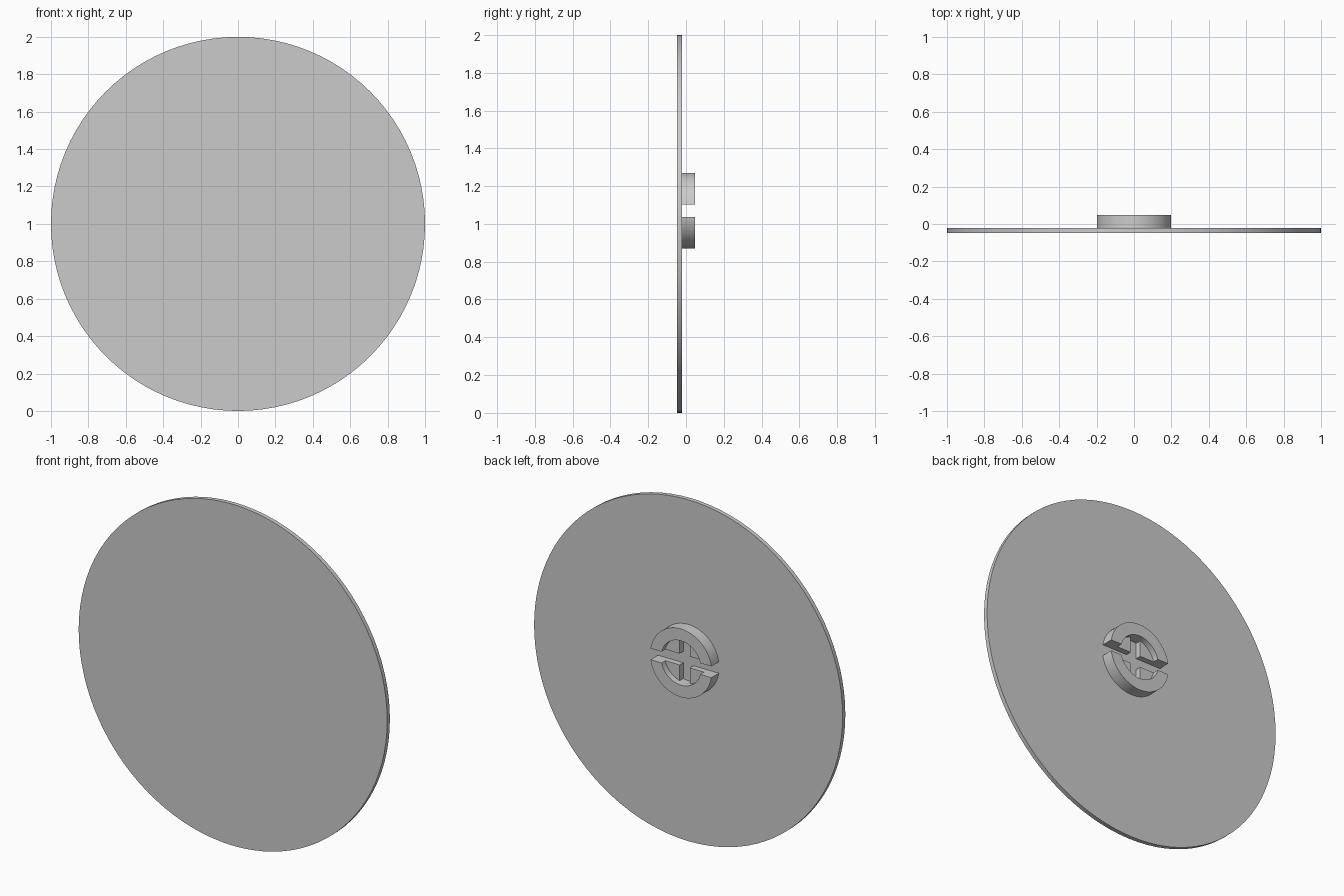
import bpy
import bmesh
from math import asin, cos, pi, sin, sqrt

cube = bpy.data.objects.get("Cube")
if cube:
    bpy.data.objects.remove(cube, do_unlink=True)

grey = bpy.data.materials.new("plain grey")
grey.use_nodes = True
colour = (0.6, 0.6, 0.6, 1)
grey.diffuse_color = colour
grey.node_tree.nodes["Principled BSDF"].inputs["Base Color"].default_value = colour

FRONT, BACK, TOP, STEP = -0.047, -0.022, 0.047, 0.012   # depths along y
HUB_Z = 1.07
OUTER, INNER, GAP = 0.2, 0.13, 0.033                    # hub radii, half slot width


def arc(radius, start, end, steps):
    return [(radius * cos(start + (end - start) * i / steps),
             radius * sin(start + (end - start) * i / steps)) for i in range(steps + 1)]


def extrude(name, outline, y0, y1, z, sx=1, sz=1):
    """Extrude an x-z outline from y0 to y1, mirrored by the signs sx and sz."""
    bm = bmesh.new()
    face = bm.faces.new([bm.verts.new((sx * x, y0, z + sz * v)) for x, v in outline])
    moved = bmesh.ops.extrude_face_region(bm, geom=[face])["geom"]
    bmesh.ops.translate(bm, vec=(0, y1 - y0, 0),
                        verts=[g for g in moved if isinstance(g, bmesh.types.BMVert)])
    bmesh.ops.recalc_face_normals(bm, faces=bm.faces)
    mesh = bpy.data.meshes.new(name)
    bm.to_mesh(mesh)
    bm.free()
    mesh.materials.append(grey)
    obj = bpy.data.objects.new(name, mesh)
    bpy.context.collection.objects.link(obj)
    bpy.ops.object.select_all(action="DESELECT")
    obj.select_set(True)
    bpy.context.view_layer.objects.active = obj
    bpy.ops.object.shade_smooth_by_angle(angle=pi / 6)
    return obj


# Large thin disc
extrude("disc", arc(1, 0, 2 * pi, 96)[:-1], FRONT, BACK, 1)

# Split collar: a half ring on each side of the level slot
a, b = asin(GAP / OUTER), asin(GAP / INNER)
half_ring = arc(OUTER, a, pi - a, 40) + arc(INNER, pi - b, b, 32)
# Low ledge inside the ring, leaving a cross-shaped opening
ledge = [(GAP, GAP)] + arc(INNER, b, pi / 2 - b, 12)

for side, sz in (("upper", 1), ("lower", -1)):
    extrude(side + "_half_collar", half_ring, BACK, TOP, HUB_Z, 1, sz)
    for hand, sx in (("left", 1), ("right", -1)):
        extrude(side + "_" + hand + "_ledge", ledge, BACK, STEP, HUB_Z, sx, sz)
